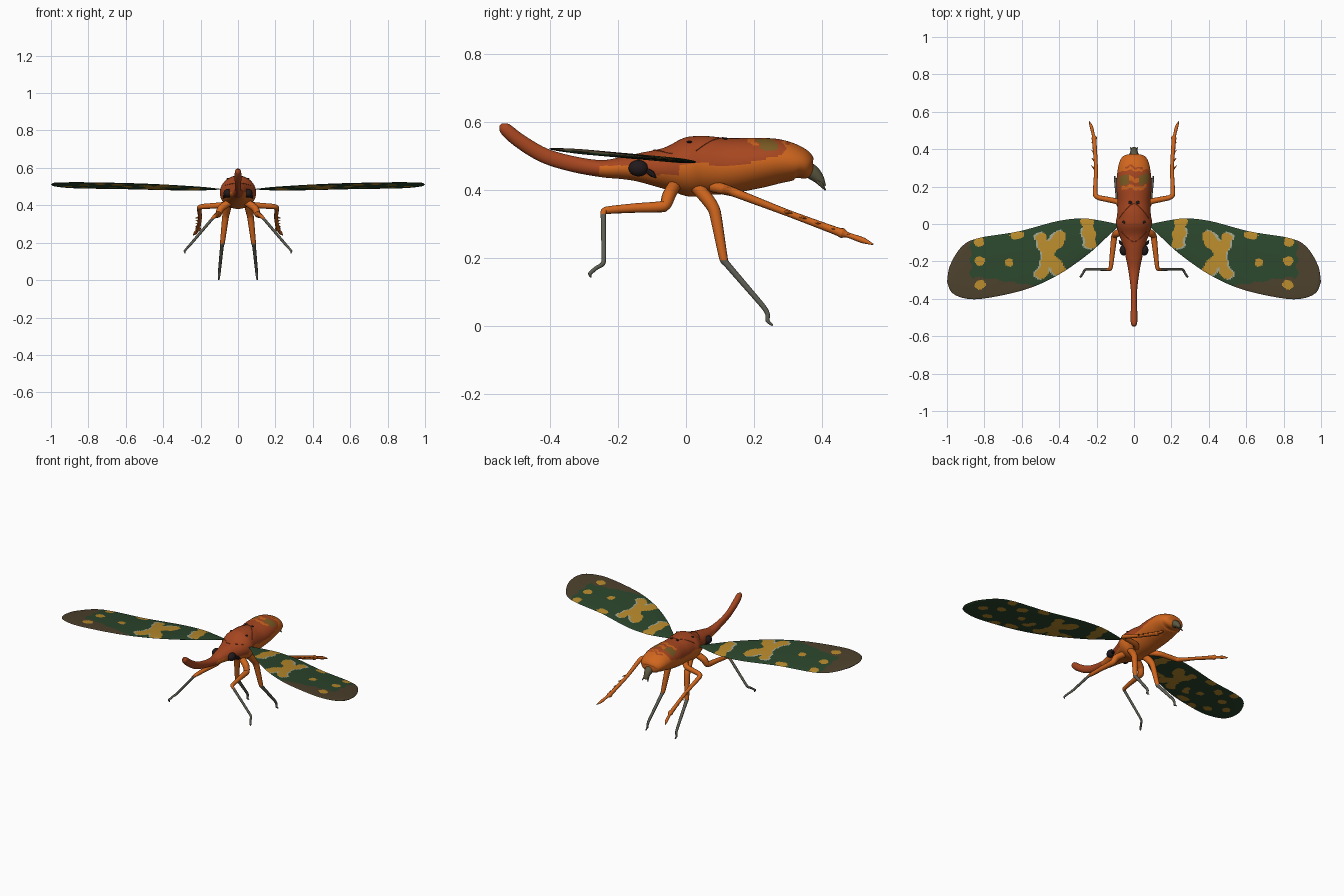
import bpy, bmesh, math
from mathutils import Vector

cube = bpy.data.objects.get("Cube")
if cube:
    bpy.data.objects.remove(cube, do_unlink=True)

# Colours
COLOURS = {
    "red_brown": "a64620", "orange": "d0661e", "olive": "7c5c24",
    "grey": "5e5e54", "near_black": "221a1c", "green": "2b462c",
    "ochre": "b88a2c", "wing_brown": "4c402c", "pale": "a0a490", "tail_grey": "5c5842",
}
NAMES = list(COLOURS)
RED, ORANGE, OLIVE, GREY, BLACK, GREEN, OCHRE, BROWN, PALE, TAIL = range(len(NAMES))
MATS = []
for label, code in COLOURS.items():
    rgb = [(int(code[i:i + 2], 16) / 255) for i in (0, 2, 4)]
    rgb = [c / 12.92 if c < 0.04 else ((c + 0.055) / 1.055) ** 2.4 for c in rgb]
    mat = bpy.data.materials.new(label)
    mat.use_nodes = True
    mat.diffuse_color = (*rgb, 1)
    mat.node_tree.nodes["Principled BSDF"].inputs["Base Color"].default_value = (*rgb, 1)
    MATS.append(mat)


def finish(name, bm, rule):
    """Turn a bmesh into an object, colouring each face by rule(centre)."""
    bmesh.ops.recalc_face_normals(bm, faces=bm.faces[:])
    mesh = bpy.data.meshes.new(name)
    used = {}
    for f in bm.faces:
        colour = rule(f.calc_center_median()) if callable(rule) else rule
        f.material_index = used.setdefault(colour, len(used))
    bm.to_mesh(mesh)
    bm.free()
    for colour in used:
        mesh.materials.append(MATS[colour])
    obj = bpy.data.objects.new(name, mesh)
    bpy.context.collection.objects.link(obj)
    bpy.ops.object.select_all(action="DESELECT")
    obj.select_set(True)
    bpy.context.view_layer.objects.active = obj
    bpy.ops.object.shade_smooth_by_angle(angle=math.radians(40))


def spline(points, steps, tension=0.5):
    """Cardinal spline through points of any dimension."""
    p = [Vector(q) for q in points]
    out = []
    for i in range(len(p) - 1):
        a, b = p[i], p[i + 1]
        ta = (b - p[max(i - 1, 0)]) * tension
        tb = (p[min(i + 2, len(p) - 1)] - a) * tension
        for k in range(steps):
            t = k / steps
            u = t * t * (3 - 2 * t)
            out.append(a * (1 - u) + b * u + ta * (t * (1 - t) ** 2) - tb * (t * t * (1 - t)))
    return out + [p[-1]]


def tube(name, path, rule, seg=10):
    """Loft elliptical rings along path entries (x, y, z, side radius, up radius)."""
    bm = bmesh.new()
    side, rings = Vector((1, 0, 0)), []
    for i, q in enumerate(path):
        nxt, prv = path[min(i + 1, len(path) - 1)], path[max(i - 1, 0)]
        tan = Vector((nxt - prv)[:3]).normalized()
        side = (side - tan * side.dot(tan)).normalized()
        up = side.cross(tan)
        ring = []
        for k in range(seg):
            a = math.tau * k / seg
            ring.append(bm.verts.new(Vector(q[:3]) + side * q[3] * math.cos(a) + up * q[4] * math.sin(a)))
        rings.append(ring)
    for r, s in zip(rings, rings[1:]):
        for k in range(seg):
            j = (k + 1) % seg
            bm.faces.new((r[k], r[j], s[j], s[k]))
    bm.faces.new(rings[0])
    bm.faces.new(rings[-1])
    finish(name, bm, rule)


def ball(name, loc, size, rule):
    bm = bmesh.new()
    bmesh.ops.create_uvsphere(bm, u_segments=20, v_segments=12, radius=1)
    bmesh.ops.scale(bm, vec=size, verts=bm.verts)
    bmesh.ops.translate(bm, vec=loc, verts=bm.verts)
    finish(name, bm, rule)


# Body with long upturned snout: y, z, half width, half height
BODY = [(-.545, .592, .004, .004), (-.532, .58, .016, .018), (-.49, .545, .018, .021),
        (-.42, .503, .016, .022), (-.34, .478, .018, .023), (-.25, .463, .03, .025),
        (-.18, .465, .044, .034), (-.13, .466, .055, .044), (-.06, .464, .078, .062),
        (0, .467, .097, .086), (.05, .472, .09, .087), (.12, .471, .088, .082),
        (.2, .478, .094, .075), (.27, .484, .09, .066), (.33, .477, .078, .05),
        (.36, .46, .055, .03), (.375, .455, .012, .008)]
body_path = spline([(0, *row) for row in BODY], 18)


def body_colour(c):
    wave = .006 * math.sin(c.x * 70) + .004 * math.sin(c.x * 150 + 1)
    y = c.y + wave
    if c.y < -.255:
        return RED
    if c.y < -.13:
        return RED if c.z > .47 + wave / 2 else ORANGE
    if c.y < -.02:
        return RED if c.z > .445 else ORANGE
    if .21 < y < .262 and c.z > .515 and .03 < abs(c.x) < .08:
        return OLIVE
    if c.z > .53 and (.185 < y < .205 or .225 < y < .25):
        return ORANGE
    if y > .285:
        return RED if .298 < y < .308 and c.z > .5 and abs(c.x) < .05 else ORANGE
    edge = .474 + .006 * math.sin(c.y * 40) + max(0, c.y - .19) * .4
    return RED if c.z > edge else ORANGE


tube("body", body_path, body_colour, 64)


def back_z(x, y):
    q = min(body_path, key=lambda p: abs(p[1] - y))
    return q[2] + q[4] * math.sqrt(max(0, 1 - (x / q[3]) ** 2))


# Thin raised seams on the back
SEAMS = {"collar_seam": [(.068, -.04), (.04, -.07), (0, -.095)],
         "shield_seam": [(.08, .03), (.05, .07), (0, .11)]}
for name, half in SEAMS.items():
    line = spline(half + [(-x, y) for x, y in half[-2::-1]], 6)
    tube(name, [Vector((x, y, back_z(x, y), .002, .002)) for x, y in line], RED, 6)

# Forked tail
tube("tail", spline([(0, .345, .468, .03, .022), (0, .37, .453, .025, .023),
                     (0, .39, .434, .019, .017), (0, .407, .41, .012, .006)], 4), TAIL)

# Wing pattern: capsules x, y to x, y with radius; extra ones underneath
SPOTS = [(.25, .01, .235, -.1, .03), (.4, -.075, .435, -.115, .034), (.5, -.08, .46, -.17, .029),
         (.44, -.13, .46, -.18, .032), (.45, -.18, .395, -.255, .033), (.46, -.19, .5, -.27, .028),
         (.61, -.06, .635, -.06, .023), (.82, -.09, .835, -.09, .024), (.82, -.2, .825, -.2, .023),
         (.67, -.21, .672, -.21, .021), (.815, -.32, .825, -.325, .023)]
UNDER_SPOTS = [(.33, -.19, .36, -.2, .02), (.62, -.32, .66, -.33, .024), (.72, -.36, .75, -.37, .02),
               (.58, -.22, .6, -.25, .02), (.72, -.11, .74, -.13, .022), (.9, -.25, .91, -.27, .02)]


def wing_colour(c):
    p = Vector((abs(c.x), c.y))
    wobble = .004 * math.sin(p.x * 70) + .004 * math.sin(p.y * 90)
    under = c.z < .485 - .09 * c.y
    shade = GREEN
    for ax, ay, bx, by, r in SPOTS + UNDER_SPOTS * under:
        a, d = Vector((ax, ay)), Vector((bx - ax, by - ay))
        t = min(1, max(0, (p - a).dot(d) / d.dot(d)))
        off = p - a - d * t
        if off.length < r + wobble:
            return OCHRE
        if r > .0245 and not under and off.length < r + wobble + .008 and p.y < -.02 and off.x > -.01:
            shade = PALE
    if under:
        return GREEN
    if p.x > .88 + 2 * wobble or p.x > .53 and p.y < -.335 + wobble + .2 * min(p.x - .53, .25):
        return BROWN
    return shade


REAR = [(.09, .0), (.19, .02), (.28, .03), (.41, .015), (.62, -.04), (.83, -.075),
        (.92, -.12), (.983, -.22), (1, -.31)]
FRONT = [(.09, -.02), (.15, -.075), (.25, -.165), (.41, -.275), (.58, -.35), (.78, -.395),
         (.89, -.4), (.97, -.37), (1, -.31)]


def wing(name, s, cols=64):
    bm = bmesh.new()
    for face in (1, -1):
        rows = []
        for a, b in zip(spline(REAR, 22), spline(FRONT, 22)):
            row = []
            for k in range(cols + 1):
                t = k / cols
                p = a.lerp(b, t)
                thick = .0075 * min(1, (a - b).length * 8) * max(0, math.sin(math.pi * t)) ** .4
                row.append(bm.verts.new((s * p.x, p.y, .485 - .09 * p.y + face * thick)))
            rows.append(row)
        for r, q in zip(rows, rows[1:]):
            for k in range(cols):
                bm.faces.new((r[k], r[k + 1], q[k + 1], q[k]))
    bmesh.ops.remove_doubles(bm, verts=bm.verts, dist=.0002)
    finish(name, bm, wing_colour)


# Legs: x, y, z, radius
LEGS = {
    "front_leg": ([(.04, -.03, .42, .02), (.09, -.05, .385, .02), (.105, -.065, .352, .017),
                   (.115, -.15, .347, .014), (.125, -.235, .34, .011), (.14, -.243, .325, .008),
                   (.255, -.242, .19, .007), (.272, -.262, .172, .006), (.285, -.282, .155, .006),
                   (.282, -.28, .143, .002)],
                  lambda c: GREY if c.z < .328 and c.y < -.2 else ORANGE),
    "middle_leg": ([(.05, .03, .41, .02), (.06, .065, .37, .02), (.067, .085, .335, .018),
                    (.083, .11, .2, .013), (.086, .122, .18, .01), (.098, .225, .06, .008),
                    (.1, .24, .035, .007), (.102, .24, .015, .006), (.103, .255, .002, .003)],
                   lambda c: GREY if c.z < .195 else ORANGE),
    "hind_leg": ([(.05, .08, .41, .018), (.09, .12, .4, .016), (.185, .14, .394, .014),
                  (.207, .16, .386, .013), (.203, .3, .332, .01), (.212, .44, .28, .012),
                  (.213, .46, .273, .015), (.217, .475, .268, .008), (.228, .52, .252, .009),
                  (.24, .55, .24, .002)], ORANGE),
}

for side, s in (("left", 1), ("right", -1)):
    wing(side + "_wing", s)
    for leg, (pts, rule) in LEGS.items():
        tube(f"{side}_{leg}", spline([(s * x, y, z, r, r) for x, y, z, r in pts], 5, .25), rule)
    # Spines on the hind shins
    for i in range(5):
        y = .29 + .042 * i
        z = .332 - (y - .3) * .37
        tube(f"{side}_spine_{i + 1}", [Vector((s * .206, y, z, .007, .007)),
                                       Vector((s * .228, y + .022, z - .004, .001, .001))], ORANGE, 6)
    # Eye, feeler, back marks and tail tip
    ball(side + "_eye", (s * .055, -.14, .464), (.022, .029, .024), BLACK)
    tube(side + "_feeler", [Vector((s * .06, -.11, .455, .008, .008)), Vector((s * .072, -.1, .447, .009, .009)),
                            Vector((s * .08, -.088, .436, .002, .002))], BLACK, 8)
    for name, x, y in (("shoulder_dot", .053, .01), ("shield_mark", .02, .115)):
        ball(f"{side}_{name}", (s * x, y, back_z(x, y)), (.01, .008, .004), BLACK)
    tube(side + "_tail_tip", [Vector((s * .008, .39, .425, .009, .009)),
                              Vector((s * .02, .41, .4, .002, .002))], TAIL, 8)
